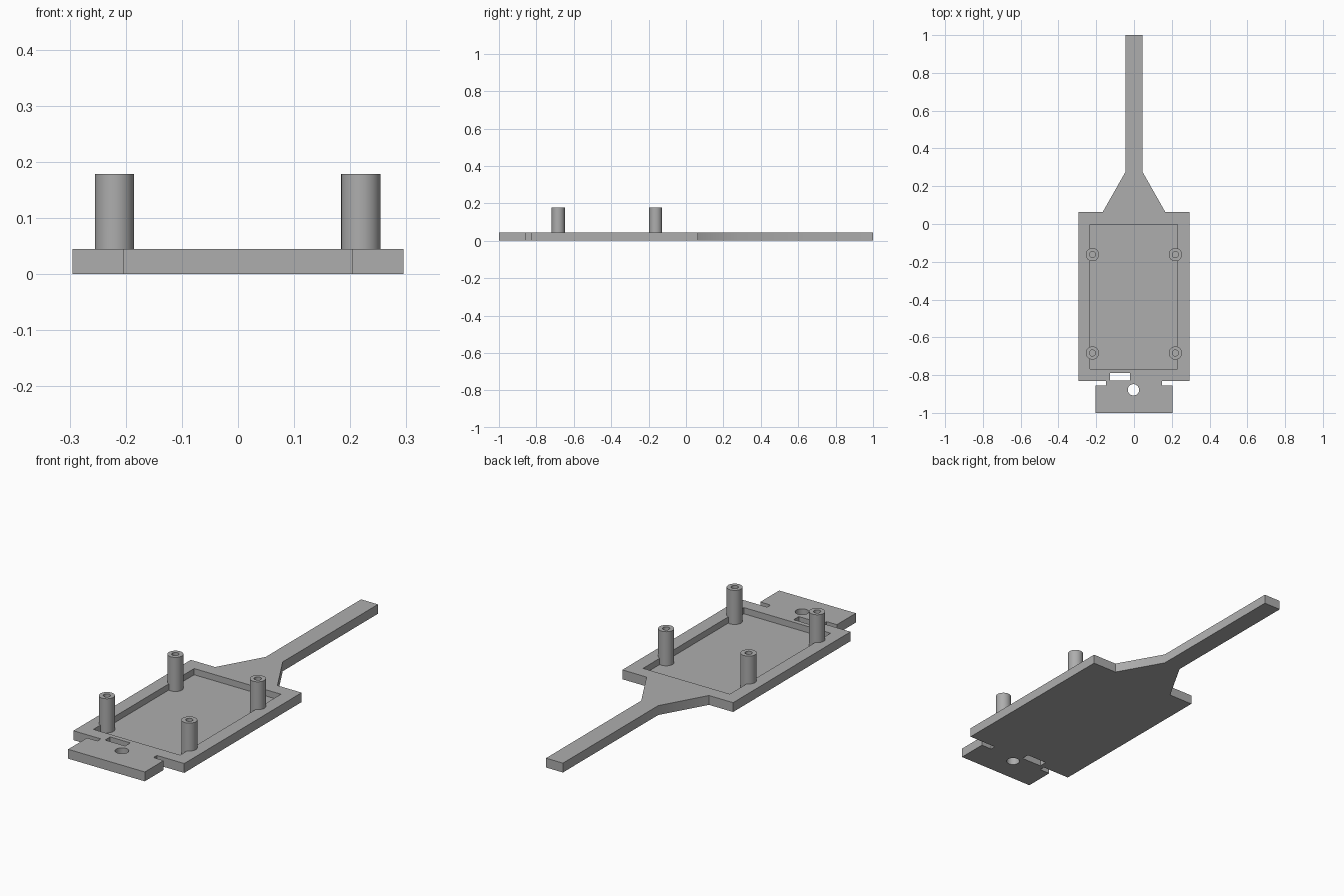
import bpy
import bmesh

if "Cube" in bpy.data.objects:
    bpy.data.objects.remove(bpy.data.objects["Cube"], do_unlink=True)

THICK = 0.045
FLOOR = 0.015
POST_TOP = 0.179

grey = bpy.data.materials.new("light grey plastic")
grey.use_nodes = True
grey.diffuse_color = (0.42, 0.42, 0.42, 1)
grey.node_tree.nodes["Principled BSDF"].inputs["Base Color"].default_value = grey.diffuse_color


def add_object(name, bm):
    bmesh.ops.recalc_face_normals(bm, faces=bm.faces)
    mesh = bpy.data.meshes.new(name)
    bm.to_mesh(mesh)
    bm.free()
    mesh.materials.append(grey)
    obj = bpy.data.objects.new(name, mesh)
    bpy.context.collection.objects.link(obj)
    return obj


def prism(name, outline, z0, z1):
    bm = bmesh.new()
    face = bm.faces.new([bm.verts.new((x, y, z0)) for x, y in outline])
    top = bmesh.ops.extrude_face_region(bm, geom=[face])["geom"]
    verts = [v for v in top if isinstance(v, bmesh.types.BMVert)]
    bmesh.ops.translate(bm, verts=verts, vec=(0, 0, z1 - z0))
    return add_object(name, bm)


def box(name, x0, x1, y0, y1, z0, z1):
    return prism(name, [(x0, y0), (x1, y0), (x1, y1), (x0, y1)], z0, z1)


def cylinder(name, x, y, radius, z0, z1):
    bm = bmesh.new()
    bmesh.ops.create_cone(bm, cap_ends=True, segments=48, radius1=radius,
                          radius2=radius, depth=z1 - z0)
    bmesh.ops.translate(bm, verts=bm.verts, vec=(x, y, (z0 + z1) / 2))
    return add_object(name, bm)


def combine(target, tool, operation):
    mod = target.modifiers.new(operation, 'BOOLEAN')
    mod.operation = operation
    mod.solver = 'EXACT'
    mod.object = tool
    bpy.context.view_layer.objects.active = target
    bpy.ops.object.modifier_apply(modifier=mod.name)
    bpy.data.objects.remove(tool, do_unlink=True)


# Flat body: tab, notches, tray, tapered neck and handle in one outline
half = [(0.204, -1), (0.204, -0.856), (0.149, -0.856), (0.149, -0.83),
        (0.295, -0.83), (0.295, 0.063), (0.166, 0.063), (0.045, 0.276), (0.045, 1)]
outline = half + [(-x, y) for x, y in reversed(half)]
body = prism("tray_with_handle", outline, 0, THICK)

# Recessed tray, strap slot and hanging hole
combine(body, box("tray_recess", -0.232, 0.23, -0.768, -0.002, FLOOR, 0.1), 'DIFFERENCE')
combine(body, box("strap_slot", -0.127, -0.02, -0.829, -0.79, -0.1, 0.1), 'DIFFERENCE')
combine(body, cylinder("hanging_hole", -0.003, -0.878, 0.03, -0.1, 0.1), 'DIFFERENCE')

# Four hollow standoff posts
spots = [(x, y) for x in (-0.22, 0.219) for y in (-0.683, -0.162)]
for x, y in spots:
    combine(body, cylinder("standoff_post", x, y, 0.035, 0.008, POST_TOP), 'UNION')
for x, y in spots:
    combine(body, cylinder("screw_hole", x, y, 0.016, FLOOR + 0.002, 0.3), 'DIFFERENCE')

# Smooth round walls, sharp edges elsewhere
bpy.ops.object.select_all(action='DESELECT')
body.select_set(True)
bpy.context.view_layer.objects.active = body
bpy.ops.object.shade_smooth_by_angle(angle=0.52)
